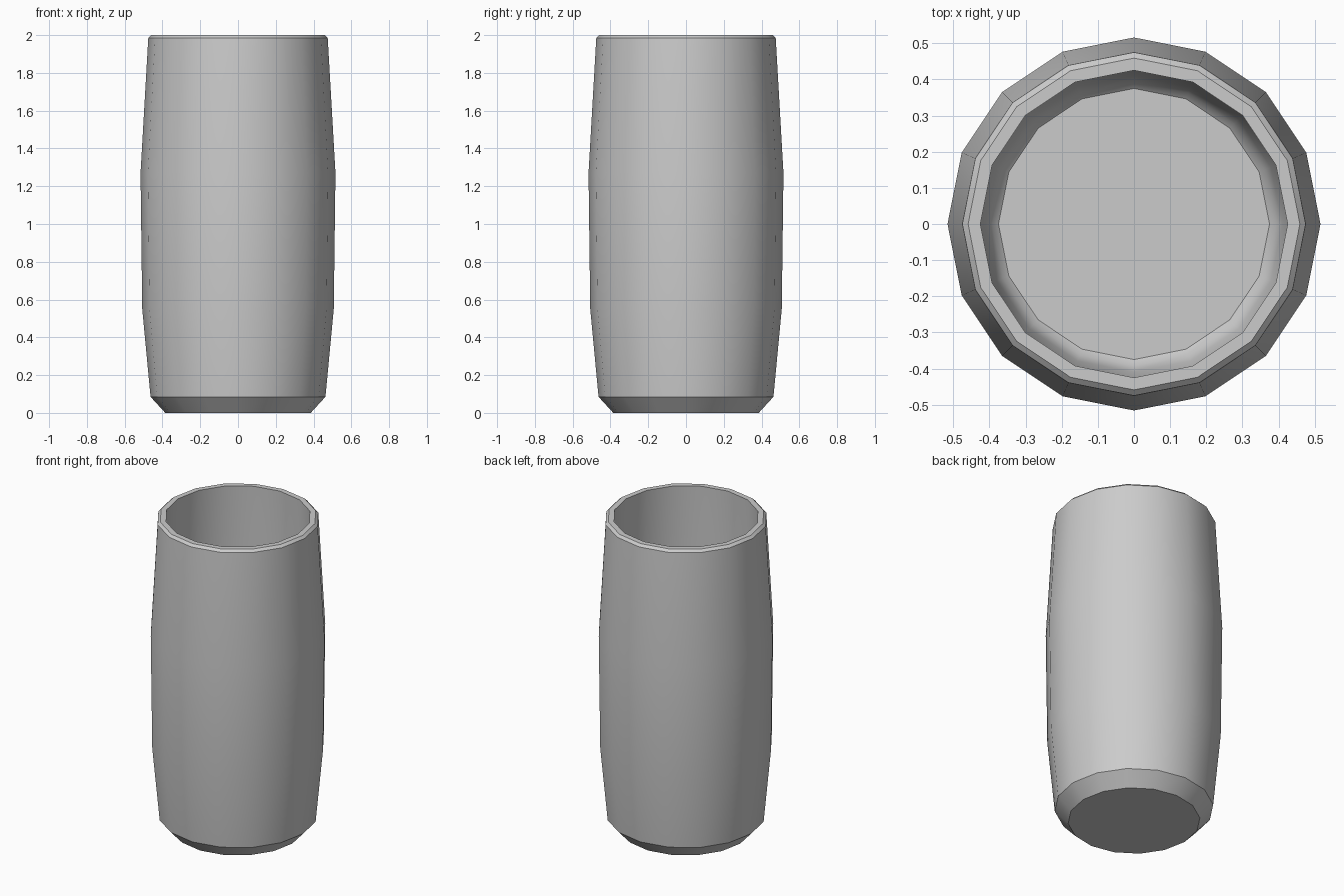
import bpy, bmesh, math

if "Cube" in bpy.data.objects:
    bpy.data.objects.remove(bpy.data.objects["Cube"])

SIDES = 16
# (radius, height) from the underside, up the outer wall, over the rim, down to the inner floor
PROFILE = [(0.385, 0), (0.463, 0.085), (0.507, 0.55), (0.516, 1.27), (0.475, 1.985),
           (0.459, 2.0), (0.425, 2.0),
           (0.445, 1.27), (0.44, 0.55), (0.41, 0.13), (0.392, 0.09), (0.375, 0.075)]

bm = bmesh.new()
rings = []
for r, z in PROFILE:
    rings.append([bm.verts.new((r * math.cos(2 * math.pi * i / SIDES),
                                r * math.sin(2 * math.pi * i / SIDES), z))
                  for i in range(SIDES)])

# walls
for a, b in zip(rings, rings[1:]):
    for i in range(SIDES):
        j = (i + 1) % SIDES
        bm.faces.new((a[i], a[j], b[j], b[i]))

# underside and inner floor
bm.faces.new(rings[0][::-1])
bm.faces.new(rings[-1])
bmesh.ops.recalc_face_normals(bm, faces=bm.faces[:])

mesh = bpy.data.meshes.new("tumbler")
bm.to_mesh(mesh)
bm.free()
cup = bpy.data.objects.new("tumbler", mesh)
bpy.context.collection.objects.link(cup)

# smooth walls with crisp chamfers
bpy.context.view_layer.objects.active = cup
cup.select_set(True)
bpy.ops.object.shade_smooth_by_angle(angle=math.radians(30))
